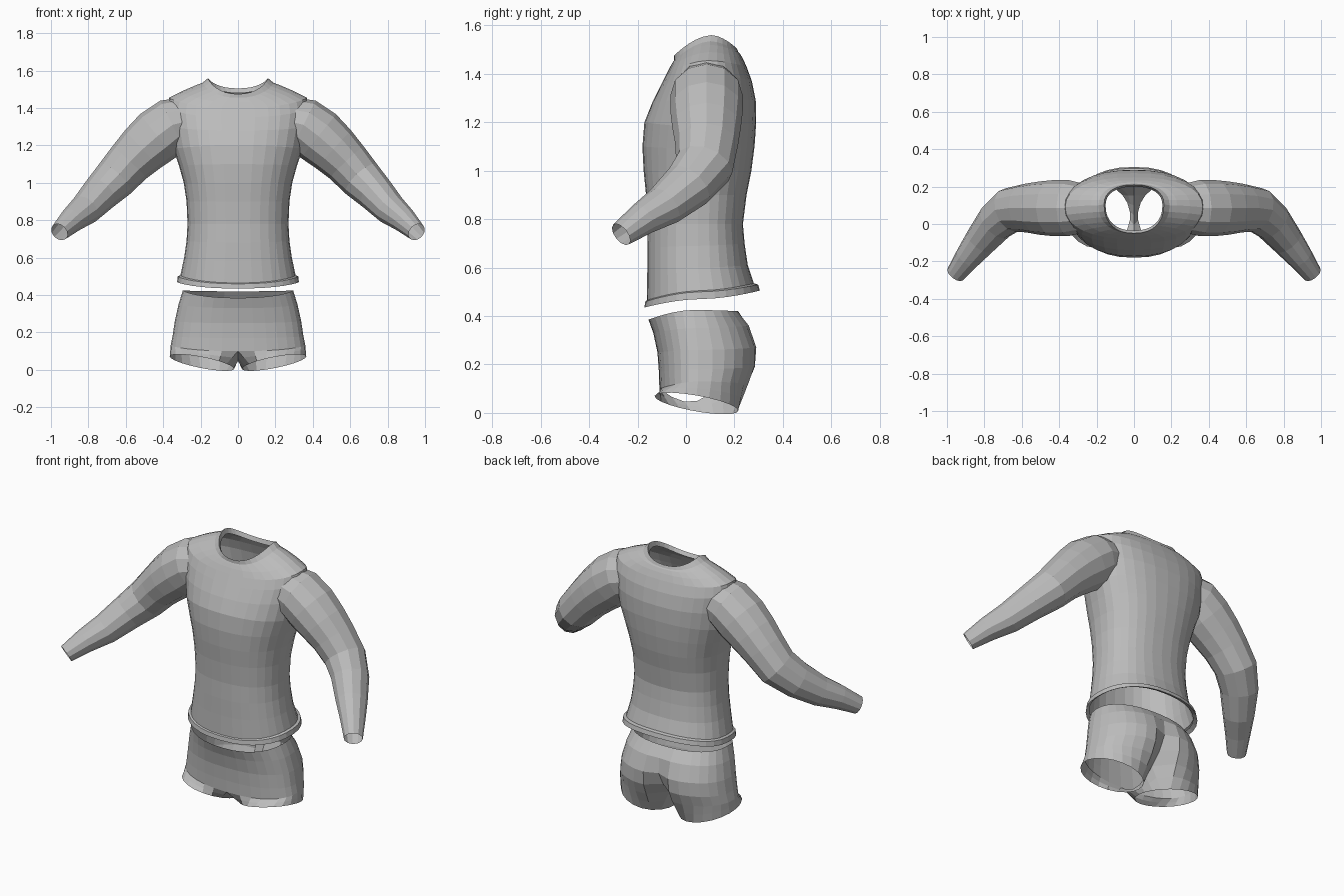
import bpy, bmesh
from math import sin, cos, pi, radians
from mathutils import Vector

old = bpy.data.objects.get("Cube")
if old:
    bpy.data.objects.remove(old, do_unlink=True)

grey = bpy.data.materials.new("cloth_grey")
grey.use_nodes = True
grey.diffuse_color = (0.5, 0.5, 0.5, 1)
grey.node_tree.nodes["Principled BSDF"].inputs["Base Color"].default_value = (0.5, 0.5, 0.5, 1)


def power(v, e):
    return (1 if v >= 0 else -1) * abs(v) ** e


def oval(row, angle, p):
    """Point on a rounded ring with its own front, side and back heights."""
    z_front, z_side, z_back, half, front, back, mid = row
    c, s = cos(angle), sin(angle)
    y_end, z_end = (front, z_front) if s < 0 else (back, z_back)
    return Vector((half * power(c, 2 / p),
                   mid + (y_end - mid) * abs(s) ** (2 / p),
                   z_side + (z_end - z_side) * abs(s) ** 1.5))


def bridge(bm, a, b, closed=True):
    n = len(a)
    for i in range(n if closed else n - 1):
        j = (i + 1) % n
        bm.faces.new((a[i], a[j], b[j], b[i]))


def loft(bm, rings, closed=True):
    rows = [[bm.verts.new(p) for p in ring] for ring in rings]
    for a, b in zip(rows, rows[1:]):
        bridge(bm, a, b, closed)
    return rows


def finish(bm, name, mirror=False):
    bmesh.ops.recalc_face_normals(bm, faces=bm.faces)
    mesh = bpy.data.meshes.new(name)
    bm.to_mesh(mesh)
    bm.free()
    mesh.materials.append(grey)
    obj = bpy.data.objects.new(name, mesh)
    bpy.context.collection.objects.link(obj)
    if mirror:
        mod = obj.modifiers.new("mirror", 'MIRROR')
        mod.use_clip = True
        mod.merge_threshold = 0.002
    return obj


# Shirt body: z front, z side, z back, half width, y front, y back, y of widest point
body_rows = [
    (.45, .485, .515, .305, -.155, .28, .06),
    (.435, .47, .505, .326, -.172, .305, .06),
    (.46, .50, .53, .322, -.168, .298, .06),
    (.465, .505, .535, .308, -.162, .28, .06),
    (.58, .60, .61, .288, -.16, .255, .05),
    (.68, .69, .70, .275, -.16, .242, .05),
    (.78, .78, .78, .27, -.158, .235, .05),
    (.90, .90, .90, .275, -.165, .25, .05),
    (1.0, 1.0, 1.0, .29, -.175, .27, .06),
    (1.1, 1.09, 1.1, .315, -.18, .283, .07),
    (1.2, 1.18, 1.2, .345, -.172, .29, .08),
    (1.28, 1.3, 1.29, .365, -.14, .288, .085),
    (1.35, 1.4, 1.37, .378, -.105, .272, .09),
    (1.4, 1.455, 1.43, .368, -.08, .25, .09),
    (1.43, 1.49, 1.465, .30, -.065, .234, .095),
    (1.447, 1.52, 1.485, .23, -.055, .222, .1),
    (1.455, 1.535, 1.49, .19, -.05, .216, .1),
    (1.475, 1.56, 1.505, .16, -.05, .21, .105),
    (1.455, 1.53, 1.48, .152, -.035, .2, .1),
]
bm = bmesh.new()
loft(bm, [[oval(r, 2 * pi * i / 32, 2.3) for i in range(32)] for r in body_rows])
finish(bm, "shirt_body")

# Sleeves: centre point, then radius across the top and radius front to back
sleeve_rows = [
    (.27, .085, 1.33, .13, .13),
    (.35, .085, 1.31, .145, .15),
    (.43, .085, 1.25, .15, .15),
    (.51, .085, 1.18, .138, .142),
    (.58, .085, 1.11, .125, .13),
    (.66, .075, 1.02, .115, .122),
    (.74, .01, .94, .10, .108),
    (.82, -.09, .855, .085, .088),
    (.89, -.18, .80, .068, .07),
    (.955, -.268, .737, .05, .053),
]
centres = [Vector(r[:3]) for r in sleeve_rows]
rings = []
for k, row in enumerate(sleeve_rows):
    along = (centres[min(k + 1, len(centres) - 1)] - centres[max(k - 1, 0)]).normalized()
    side = (Vector((0, 1, 0)) - along * along.y).normalized()
    up = side.cross(along)
    rings.append([centres[k] + up * row[3] * sin(2 * pi * i / 12)
                  + side * row[4] * cos(2 * pi * i / 12) for i in range(12)])
bm = bmesh.new()
loft(bm, rings)
finish(bm, "sleeves", mirror=True)

# Shorts: one half of the seat, with a cleft depth at the back, then a leg
seat_rows = [
    ((.385, .425, .42, .295, -.155, .215, .03), 0),
    ((.33, .35, .36, .318, -.135, .265, .04), .01),
    ((.25, .26, .27, .338, -.118, .30, .05), .04),
    ((.17, .18, .19, .35, -.112, .298, .05), .08),
    ((.10, .13, .12, .36, -.11, .272, .05), .12),
]
SEAT, SADDLE = 17, 4
rings = []
for row, cleft in seat_rows:
    ring = []
    for i in range(SEAT):
        p = oval(row, -pi / 2 + pi * i / (SEAT - 1), 2.3)
        if p.y > row[6]:
            p.y -= cleft * max(0, 1 - p.x / .13) ** 2
        if i in (0, SEAT - 1):
            p.x = 0
        ring.append(p)
    rings.append(ring)
bm = bmesh.new()
rim = loft(bm, rings, closed=False)[-1]

# Crotch strip sags between the back and front centre points
first, last = rim[0].co.copy(), rim[-1].co.copy()
for k in range(1, SADDLE + 1):
    t = k / (SADDLE + 1)
    p = last.lerp(first, t)
    p.x = 0
    p.z -= .065 * sin(pi * t)
    rim.append(bm.verts.new(p))

# Leg opening is tilted: high on the outside, low on the inside and back
angles = [-140 + 280 * i / (SEAT - 1) for i in range(SEAT)]
angles += [140 + 80 * k / (SADDLE + 1) for k in range(1, SADDLE + 1)]
opening = []
for a in map(radians, angles):
    opening.append(Vector((.193 + .172 * cos(a), .043 + .173 * sin(a),
                           .039 + .033 * cos(a) - .03 * sin(a))))
middle = [bm.verts.new(v.co.lerp(o, .5)) for v, o in zip(rim, opening)]
bottom = [bm.verts.new(o) for o in opening]
bridge(bm, rim, middle)
bridge(bm, middle, bottom)
finish(bm, "shorts", mirror=True)
